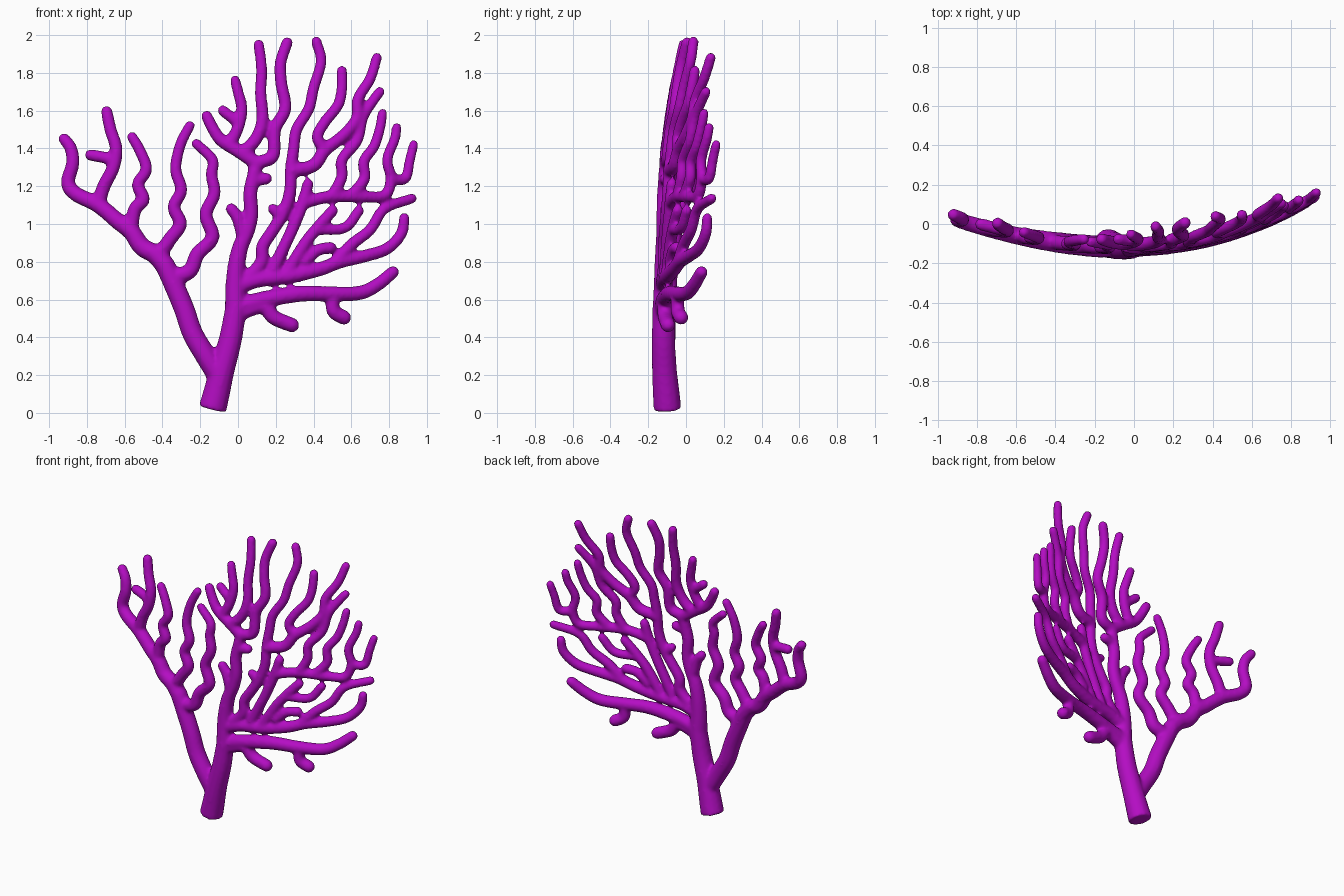
import bpy, bmesh
from mathutils import Vector


def fan_point(x, z):
    """Place a point on the gently cupped surface of the fan."""
    bend = 0.30 if x > 0 else 0.17
    y = -0.12 + bend * x * x + 0.115 * max(0, z - 1) ** 2 + 0.02 * max(0, 1 - z / 0.3)
    return Vector((x, y, z))


def catmull(a, b, c, d, t):
    return 0.5 * (2 * b + (c - a) * t + (2 * a - 5 * b + 4 * c - d) * t * t
                  + (3 * b - a - 3 * c + d) * t ** 3)


def add_branch(curve, r0, r1, path, steps=6):
    """Smooth tapering tube with a rounded tip."""
    pts = [fan_point(x, z) for x, z in path]
    ext = [2 * pts[0] - pts[1]] + pts + [2 * pts[-1] - pts[-2]]
    line = [catmull(*ext[i:i + 4], s / steps)
            for i in range(len(pts) - 1) for s in range(steps)] + [pts[-1]]
    n = len(line) - 1
    samples = [(p, r0 + (r1 - r0) * i / n) for i, p in enumerate(line)]
    out = (line[-1] - line[-2]).normalized()
    for k in (0.3, 0.55, 0.75, 0.9, 0.98):
        samples.append((line[-1] + out * r1 * k, r1 * (1 - k * k) ** 0.5))
    spline = curve.splines.new('POLY')
    spline.points.add(len(samples) - 1)
    for sp, (p, r) in zip(spline.points, samples):
        sp.co = (*p, 1)
        sp.radius = r


# Trunk and its crown
trunk = [
    (.074, .056, [(-.135, .02), (-.11, .12), (-.083, .23), (-.04, .39), (-.012, .55)]),
    (.056, .037, [(-.012, .55), (-.015, .65), (-.01, .76), (.01, .87), (.05, .96)]),
    (.038, .029, [(.05, .96), (.07, 1.05), (.065, 1.16), (.08, 1.24), (.105, 1.32), (.185, 1.36),
                  (.195, 1.5), (.25, 1.61), (.23, 1.74), (.225, 1.85), (.26, 1.96)]),
    (.036, .029, [(.1, 1.32), (.01, 1.38), (-.085, 1.44), (-.13, 1.5), (-.165, 1.57)]),
    (.032, .026, [(-.05, 1.41), (0, 1.51), (.02, 1.61), (0, 1.7), (-.015, 1.76)]),
    (.028, .028, [(.01, 1.53), (-.03, 1.56), (-.08, 1.6)]),
    (.034, .027, [(.02, 1.37), (.095, 1.45), (.13, 1.555), (.12, 1.69), (.125, 1.82), (.11, 1.95)]),
    (.032, .030, [(.075, 1.23), (.15, 1.24)]),
    (.036, .030, [(.03, .93), (0, 1.03), (-.035, 1.08)]),
]

# Left limb and its upright branches
left_limb = [
    (.056, .052, [(-.09, .17), (-.17, .30), (-.24, .42), (-.285, .55), (-.34, .68), (-.385, .78)]),
    (.052, .030, [(-.385, .78), (-.44, .84), (-.51, .88), (-.565, .96), (-.63, 1.01), (-.74, 1.1),
                  (-.86, 1.16), (-.90, 1.22), (-.875, 1.32), (-.885, 1.4), (-.92, 1.45)]),
    (.036, .030, [(-.74, 1.1), (-.71, 1.2), (-.66, 1.3), (-.645, 1.4), (-.675, 1.5), (-.695, 1.595)]),
    (.030, .030, [(-.66, 1.33), (-.70, 1.35), (-.78, 1.365)]),
    (.036, .027, [(-.565, .98), (-.545, 1.08), (-.5, 1.13), (-.53, 1.21), (-.485, 1.29),
                  (-.52, 1.39), (-.56, 1.46)]),
    (.038, .026, [(-.42, .83), (-.36, .92), (-.305, 1), (-.34, 1.09), (-.3, 1.18), (-.33, 1.29),
                  (-.305, 1.42), (-.255, 1.52)]),
    (.042, .026, [(-.35, .72), (-.255, .75), (-.215, .84), (-.135, .93), (-.17, 1.05), (-.125, 1.16),
                  (-.14, 1.26), (-.135, 1.34), (-.22, 1.425)]),
]

# Low right limbs
lower_right = [
    (.046, .032, [(0, .56), (.14, .6), (.33, .63), (.485, .63), (.645, .635), (.74, .68), (.82, .745)]),
    (.040, .038, [(.01, .53), (.13, .565), (.19, .505), (.285, .465)]),
    (.034, .038, [(.5, .62), (.505, .54), (.56, .505)]),
    (.042, .027, [(0, .67), (.105, .705), (.275, .725), (.43, .76), (.54, .8), (.67, .83),
                  (.79, .87), (.865, .95), (.88, 1.03)]),
    (.032, .026, [(.51, .79), (.6, .89), (.7, .97), (.775, 1.08), (.92, 1.135)]),
    (.032, .029, [(.18, .75), (.275, .945), (.34, 1.1), (.37, 1.21)]),
    (.032, .029, [(.26, .74), (.35, .89), (.42, .98), (.5, 1.07)]),
    (.028, .027, [(.43, .97), (.565, .98), (.64, 1.07)]),
    (.030, .030, [(.34, .79), (.42, .86), (.49, .875)]),
]

# Tall right stem and its outer fingers
upper_right = [
    (.034, .027, [(.05, .71), (.125, .8), (.13, .88), (.18, .96), (.24, 1.06), (.275, 1.17),
                  (.28, 1.29), (.295, 1.4), (.31, 1.5), (.375, 1.61), (.4, 1.72), (.44, 1.86),
                  (.415, 1.965)]),
    (.030, .028, [(.235, 1.03), (.185, 1.08)]),
    (.036, .026, [(.28, 1.28), (.4, 1.31), (.46, 1.39), (.56, 1.47), (.63, 1.56), (.635, 1.66),
                  (.7, 1.77), (.735, 1.88)]),
    (.030, .027, [(.46, 1.39), (.42, 1.46), (.46, 1.54), (.53, 1.63), (.55, 1.72), (.55, 1.81)]),
    (.032, .025, [(.34, 1.11), (.485, 1.145), (.645, 1.145), (.775, 1.15), (.81, 1.24),
                  (.79, 1.34), (.83, 1.45), (.84, 1.51)]),
    (.028, .024, [(.81, 1.24), (.885, 1.24), (.91, 1.34), (.93, 1.42)]),
    (.030, .026, [(.5, 1.15), (.55, 1.25), (.55, 1.34), (.63, 1.44), (.66, 1.56), (.7, 1.63), (.75, 1.7)]),
    (.030, .025, [(.6, 1.15), (.67, 1.24), (.665, 1.33), (.72, 1.41), (.75, 1.5), (.765, 1.585)]),
]

curve = bpy.data.curves.new("coral_fan", 'CURVE')
curve.dimensions = '3D'
curve.bevel_depth = 1.0
curve.bevel_resolution = 4
curve.use_fill_caps = True
for limb in (trunk, left_limb, lower_right, upper_right):
    for r0, r1, path in limb:
        add_branch(curve, r0 + .002, r1 + .002, path)
coral = bpy.data.objects.new("coral_fan", curve)
bpy.context.collection.objects.link(coral)
bpy.context.view_layer.objects.active = coral
coral.select_set(True)
bpy.ops.object.convert(target='MESH')
coral = bpy.context.object

# Close the tubes so that they fuse into one body
bm = bmesh.new()
bm.from_mesh(coral.data)
bmesh.ops.remove_doubles(bm, verts=bm.verts, dist=1e-5)
bmesh.ops.recalc_face_normals(bm, faces=bm.faces)
bm.to_mesh(coral.data)
bm.free()

fuse = coral.modifiers.new("fuse", 'REMESH')
fuse.mode = 'VOXEL'
fuse.voxel_size = 0.011
fuse.use_smooth_shade = True
soften = coral.modifiers.new("soften", 'SMOOTH')
soften.factor = 0.5
soften.iterations = 6

purple = bpy.data.materials.new("coral_purple")
purple.diffuse_color = (0.46, 0.004, 0.55, 1)
coral.data.materials.clear()
coral.data.materials.append(purple)
